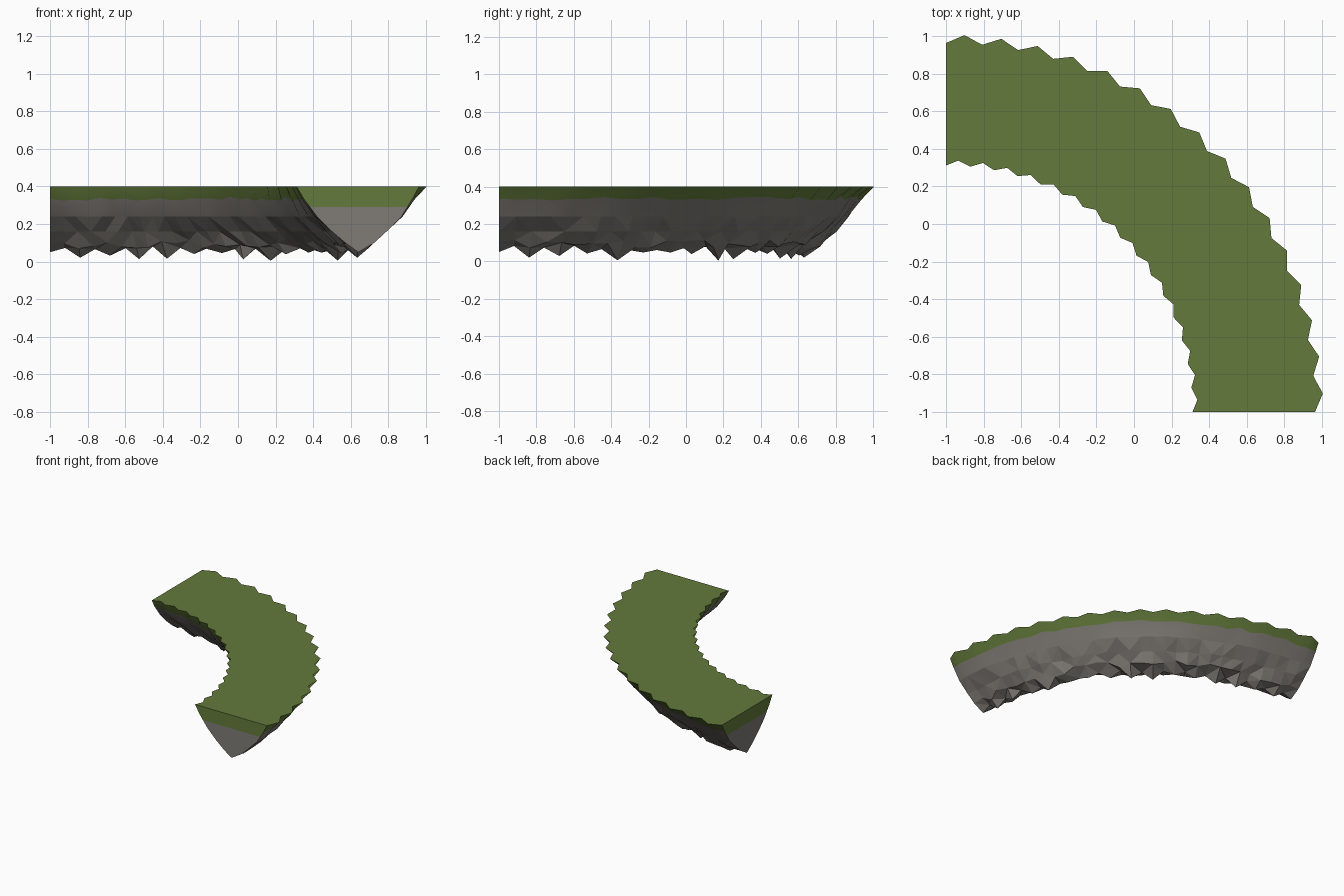
import bpy, bmesh, math, random

if "Cube" in bpy.data.objects:
    bpy.data.objects.remove(bpy.data.objects["Cube"])
random.seed(7)


def material(name, rgb):
    m = bpy.data.materials.new(name)
    m.diffuse_color = (*rgb, 1)
    m.use_nodes = True
    m.node_tree.nodes["Principled BSDF"].inputs["Base Color"].default_value = m.diffuse_color
    return m


grass = material("grass green", (0.125, 0.195, 0.043))
stone = material("stone grey", (0.215, 0.200, 0.180))

SEG = 32                 # steps round the quarter turn
CX = CY = -1.0           # centre of the bend
# cross-section (radius, height) from inner rim, under the keel, to outer rim
PROFILE = [(1.325, 0.40), (1.355, 0.335), (1.42, 0.24), (1.50, 0.16), (1.57, 0.10),
           (1.64, 0.05),
           (1.725, 0.10), (1.79, 0.16), (1.87, 0.24), (1.935, 0.335), (1.985, 0.40)]
KEEL, LAST = 5, len(PROFILE) - 1
GRASS_CAP = 0.29         # height of the grass layer on the cut ends


def section(i):
    """Cross-section ring i with a zigzag rim and rough rock below."""
    odd = i % 2
    end = i in (0, SEG)
    ring = []
    for k, (r, z) in enumerate(PROFILE):
        side = -1 if k < KEEL else 1
        rough = random.uniform(-1, 1)
        if k in (0, LAST):                       # scalloped rim
            r += (0.022 if odd else -0.022) if k else (0.014 if odd else -0.014)
        elif k in (1, LAST - 1):                 # wavy lower edge of grass
            r += 0.012 * (odd - 0.5)
            z += 0.0 if end else 0.012 * rough
        elif k == KEEL:                          # jagged underside
            if not end:
                z = 0.072 + 0.012 * rough if odd else 0.026 + 0.022 * rough
                r += random.uniform(-0.02, 0.02)
        elif not end:                            # chipped rock rows
            amount = 0.012 if k in (2, LAST - 2) else 0.024
            r += side * amount * rough
            if k in (4, 6):
                z += random.uniform(-0.03, 0.015)
        ring.append((r, z))
    return ring


def place(i, r, z):
    a = math.radians(90) * i / SEG
    return (CX + r * math.cos(a), CY + r * math.sin(a), z)


bm = bmesh.new()
sections = [section(i) for i in range(SEG + 1)]
rings = [[bm.verts.new(place(i, r, z)) for r, z in s] for i, s in enumerate(sections)]

# turf top, grass skirt and rock sides
rock = []
for i in range(SEG):
    a, b = rings[i], rings[i + 1]
    for k in range(LAST):
        f = bm.faces.new((a[k], b[k], b[k + 1], a[k + 1]))
        f.material_index = 0 if k in (0, LAST - 1) else 1
        f.smooth = k in (0, 1, LAST - 2, LAST - 1)
        if not f.smooth:
            rock.append(f)
    bm.faces.new((a[0], a[LAST], b[LAST], b[0])).material_index = 0
bmesh.ops.triangulate(bm, faces=rock)
bmesh.ops.recalc_face_normals(bm, faces=bm.faces[:])

# flat cut ends, split into a grass layer and a stone layer
for i in (0, SEG):
    s = sections[i]

    def cut(p, q):
        t = (GRASS_CAP - p[1]) / (q[1] - p[1])
        return (p[0] + t * (q[0] - p[0]), GRASS_CAP)

    left, right = cut(s[1], s[2]), cut(s[LAST - 1], s[LAST - 2])
    layers = [[s[0], s[1], left, right, s[LAST - 1], s[LAST]],
              [left] + s[2:LAST - 1] + [right]]
    for index, pts in enumerate(layers):
        f = bm.faces.new([bm.verts.new(place(i, r, z)) for r, z in pts])
        f.material_index = index
        f.normal_update()
        outward = -f.normal.y if i == 0 else -f.normal.x
        if outward < 0:
            f.normal_flip()

# crisp rim between turf top and skirt
for e in bm.edges:
    if len(e.link_faces) == 2 and e.calc_face_angle(0) > math.radians(50):
        e.smooth = False

mesh = bpy.data.meshes.new("curved_path")
bm.to_mesh(mesh)
bm.free()
mesh.materials.append(grass)
mesh.materials.append(stone)
obj = bpy.data.objects.new("curved_floating_path", mesh)
bpy.context.collection.objects.link(obj)
